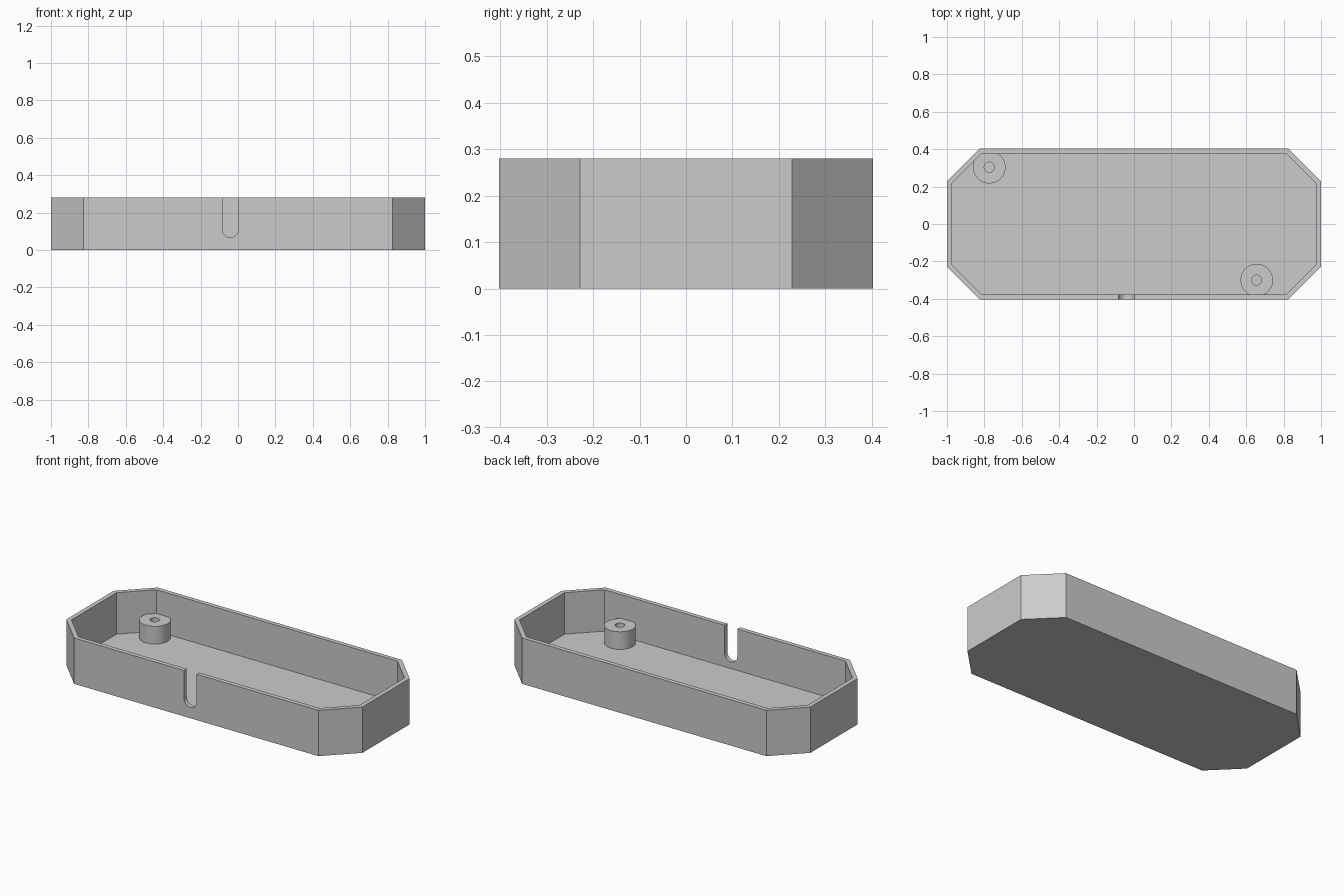
import bpy, bmesh, math

if "Cube" in bpy.data.objects:
    bpy.data.objects.remove(bpy.data.objects["Cube"], do_unlink=True)

HEIGHT, FLOOR, WALL = 0.28, 0.027, 0.027
HALF_X, HALF_Y, CHAMFER = 1.0, 0.403, 0.175

grey = bpy.data.materials.new("plain grey")
grey.use_nodes = True
grey.diffuse_color = (0.6, 0.6, 0.6, 1)
grey.node_tree.nodes["Principled BSDF"].inputs["Base Color"].default_value = (0.6, 0.6, 0.6, 1)


def make_object(name, bm):
    bmesh.ops.recalc_face_normals(bm, faces=bm.faces)
    mesh = bpy.data.meshes.new(name)
    bm.to_mesh(mesh)
    bm.free()
    mesh.materials.append(grey)
    obj = bpy.data.objects.new(name, mesh)
    bpy.context.collection.objects.link(obj)
    return obj


def prism(name, outline, direction):
    """Extrude a closed outline of 3D points along a direction."""
    bm = bmesh.new()
    face = bm.faces.new([bm.verts.new(p) for p in outline])
    side = bmesh.ops.extrude_face_region(bm, geom=[face], use_keep_orig=True)["geom"]
    moved = [v for v in side if isinstance(v, bmesh.types.BMVert)]
    bmesh.ops.translate(bm, verts=moved, vec=direction)
    return make_object(name, bm)


def octagon(inset, z):
    """Rectangle with chamfered corners, inset evenly on every side."""
    x, y = HALF_X - inset, HALF_Y - inset
    c = CHAMFER - inset * (2 - math.sqrt(2))
    return [(x, c - y, z), (x, y - c, z), (x - c, y, z), (c - x, y, z),
            (-x, y - c, z), (-x, c - y, z), (c - x, -y, z), (x - c, -y, z)]


def cut(target, cutter):
    cutter.hide_render = True
    mod = target.modifiers.new("cut", "BOOLEAN")
    mod.operation, mod.solver, mod.object = "DIFFERENCE", "EXACT", cutter
    bpy.context.view_layer.objects.active = target
    bpy.ops.object.modifier_apply(modifier=mod.name)
    bpy.data.objects.remove(cutter, do_unlink=True)


def smooth(obj):
    bpy.ops.object.select_all(action="DESELECT")
    obj.select_set(True)
    bpy.context.view_layer.objects.active = obj
    bpy.ops.object.shade_smooth_by_angle(angle=math.radians(30))


# Open tray with chamfered corners
tray = prism("tray", octagon(0, 0), (0, 0, HEIGHT))
cut(tray, prism("cavity_cutter", octagon(WALL, FLOOR), (0, 0, HEIGHT)))

# Round-bottomed cable slot through the front wall
SLOT_X, SLOT_Z, SLOT_R = -0.04, 0.11, 0.043
slot = [(SLOT_X - SLOT_R, -0.5, 0.4)]
for i in range(25):
    a = math.pi + math.pi * i / 24
    slot.append((SLOT_X + SLOT_R * math.cos(a), -0.5, SLOT_Z + SLOT_R * math.sin(a)))
slot.append((SLOT_X + SLOT_R, -0.5, 0.4))
cut(tray, prism("slot_cutter", slot, (0, 0.2, 0)))
smooth(tray)


# Hollow screw posts on the floor
def screw_post(name, x, y, radius=0.087, bore=0.027, top=0.135, sides=48):
    bm = bmesh.new()
    section = [(bore, FLOOR), (radius, FLOOR), (radius, top), (bore, top)]
    rings = [[bm.verts.new((x + r * math.cos(math.tau * i / sides),
                            y + r * math.sin(math.tau * i / sides), z))
              for i in range(sides)] for r, z in section]
    # The underside stays open, resting on the tray floor
    for a, b in ((1, 2), (2, 3), (3, 0)):
        for i in range(sides):
            j = (i + 1) % sides
            bm.faces.new((rings[a][i], rings[a][j], rings[b][j], rings[b][i]))
    smooth(make_object(name, bm))


screw_post("screw_post_back_right", -0.774, 0.304)
screw_post("screw_post_front_left", 0.656, -0.3)
